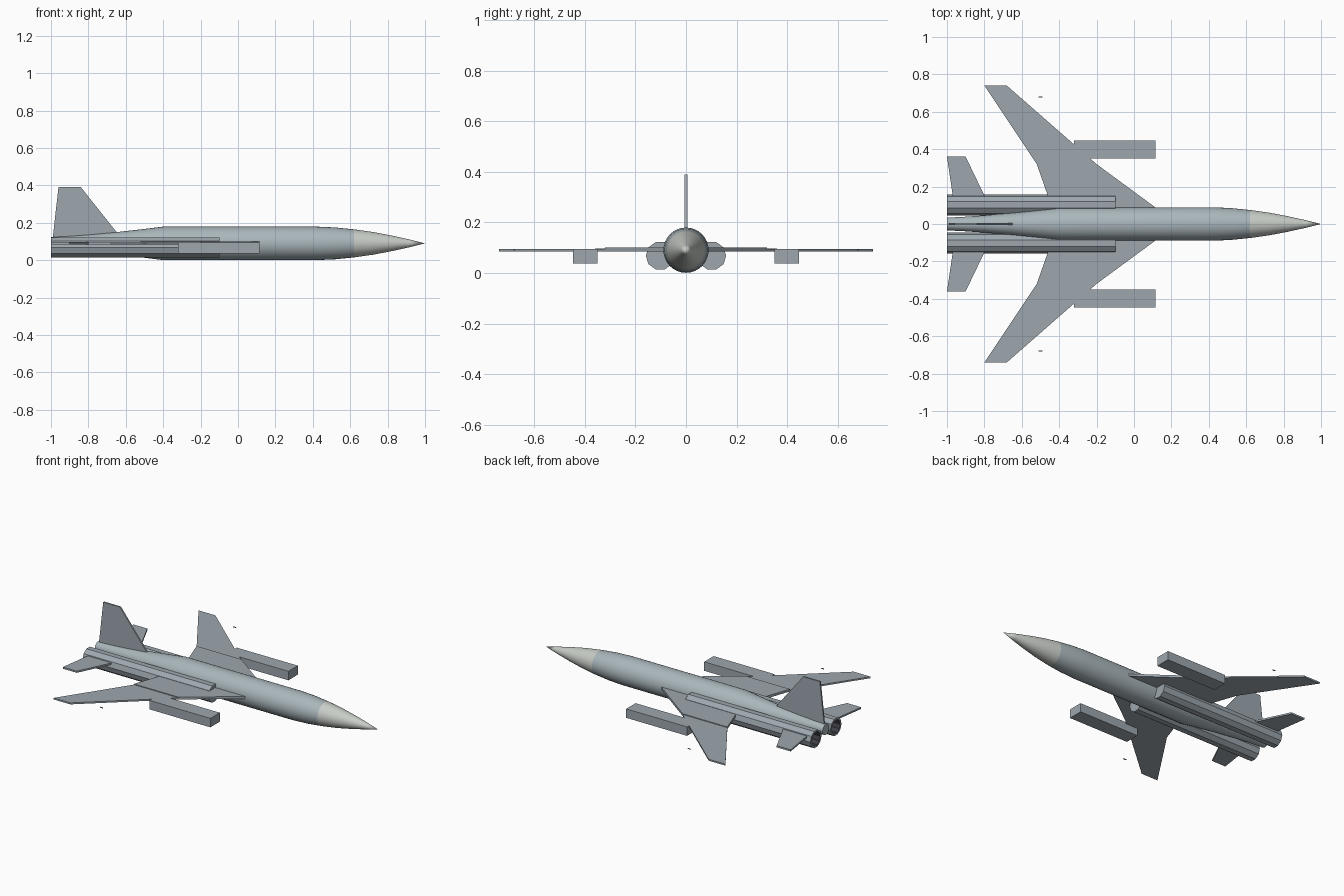
import bpy, bmesh, math
from mathutils import Vector

if "Cube" in bpy.data.objects:
    bpy.data.objects.remove(bpy.data.objects["Cube"])


def material(name, rgb):
    m = bpy.data.materials.new(name)
    m.diffuse_color = (*rgb, 1)
    m.use_nodes = True
    m.node_tree.nodes["Principled BSDF"].inputs["Base Color"].default_value = m.diffuse_color
    return m


BODY = material("body_grey", (0.40, 0.47, 0.50))
PANEL = material("panel_grey", (0.34, 0.39, 0.43))
NOSE = material("nose_pale", (0.58, 0.61, 0.57))
DARK = material("nozzle_dark", (0.05, 0.05, 0.06))


def finish(name, bm, *mats):
    bmesh.ops.remove_doubles(bm, verts=bm.verts, dist=1e-5)
    bmesh.ops.recalc_face_normals(bm, faces=bm.faces)
    me = bpy.data.meshes.new(name)
    bm.to_mesh(me)
    bm.free()
    for m in mats:
        me.materials.append(m)
    ob = bpy.data.objects.new(name, me)
    bpy.context.collection.objects.link(ob)
    return ob


def lathe_x(name, profile, z, sides, mat):
    """Spin (x, radius) points around a line parallel to x."""
    bm = bmesh.new()
    rings = []
    for x, r in profile:
        rings.append([bm.verts.new((x, r * math.cos(math.tau * i / sides),
                                    z + r * math.sin(math.tau * i / sides)))
                      for i in range(sides)])
    for a, b in zip(rings, rings[1:]):
        for i in range(sides):
            j = (i + 1) % sides
            bm.faces.new((a[i], a[j], b[j], b[i]))
    if profile[0][1] > 0.001 and name == "fuselage":
        bm.faces.new(rings[0])
    ob = finish(name, bm, mat)
    for o in bpy.context.selected_objects:
        o.select_set(False)
    bpy.context.view_layer.objects.active = ob
    ob.select_set(True)
    bpy.ops.object.shade_smooth_by_angle(angle=math.radians(30))
    return ob


def slab(name, outline, offset, mat):
    """Extrude a flat outline of 3D points by an offset."""
    bm = bmesh.new()
    f = bm.faces.new([bm.verts.new(p) for p in outline])
    ext = bmesh.ops.extrude_face_region(bm, geom=[f], use_keep_orig=True)
    bmesh.ops.translate(bm, vec=Vector(offset),
                        verts=[v for v in ext["geom"] if isinstance(v, bmesh.types.BMVert)])
    return finish(name, bm, mat)


def plan_slab(name, side, points, z0, z1, mat=PANEL):
    return slab(name, [(x, side * y, z0) for x, y in points], (0, 0, z1 - z0), mat)


def engine(name, side):
    """Ten-sided pod with a hollow nozzle at the rear."""
    bm = bmesh.new()
    n, r = 10, 0.057
    rear = [bm.verts.new((-1, side * 0.102 + r * math.cos(math.tau * i / n),
                          0.068 + r * math.sin(math.tau * i / n))) for i in range(n)]
    cap = bm.faces.new(rear)
    front = [bm.verts.new(v.co + Vector((0.9, 0, 0))) for v in rear]
    bm.faces.new(front)
    for i in range(n):
        j = (i + 1) % n
        bm.faces.new((rear[i], rear[j], front[j], front[i]))
    bmesh.ops.recalc_face_normals(bm, faces=bm.faces)
    bmesh.ops.inset_region(bm, faces=[cap], thickness=0.012)
    ext = bmesh.ops.extrude_discrete_faces(bm, faces=[cap])["faces"][0]
    lip = [v.co.copy() for v in ext.verts]
    bmesh.ops.translate(bm, verts=ext.verts, vec=(0.06, 0, 0))
    bmesh.ops.remove_doubles(bm, verts=bm.verts, dist=1e-5)
    ext.material_index = 1
    for e in ext.edges:
        for f in e.link_faces:
            f.material_index = 1
    return finish(name, bm, PANEL, DARK)


# Fuselage and nose cone
Z = 0.09
lathe_x("fuselage", [(-1, 0.034), (-0.9, 0.039), (-0.8, 0.046), (-0.65, 0.060), (-0.5, 0.077),
                     (-0.4, 0.0895), (0.42, 0.0895), (0.52, 0.085), (0.62, 0.075)], Z, 32, BODY)
lathe_x("nose_cone", [(0.62, 0.075), (0.72, 0.061), (0.82, 0.042), (0.92, 0.020), (1.0, 0.0)],
        Z, 32, NOSE)

# Tail fin
slab("tail_fin", [(-0.57, -0.005, 0.08), (-0.645, -0.005, 0.145), (-0.84, -0.005, 0.39),
                  (-0.96, -0.005, 0.39), (-0.995, -0.005, 0.08)], (0, 0.01, 0), PANEL)

# Paired parts
for side, tag in ((1, "left"), (-1, "right")):
    engine("engine_" + tag, side)
    plan_slab("inner_wing_" + tag, side,
              [(0.167, 0.05), (-0.20, 0.32), (-0.52, 0.32), (-0.425, 0.05)], 0.085, 0.10)
    plan_slab("outer_wing_" + tag, side,
              [(-0.20, 0.32), (-0.68, 0.74), (-0.80, 0.74), (-0.52, 0.32)], 0.085, 0.095)
    plan_slab("tailplane_" + tag, side,
              [(-0.77, 0.09), (-0.90, 0.36), (-1.0, 0.36), (-0.96, 0.09)], 0.085, 0.096)
    plan_slab("wing_pod_" + tag, side,
              [(0.115, 0.35), (0.115, 0.446), (-0.32, 0.446), (-0.32, 0.35)], 0.037, 0.095)
    plan_slab("wing_marker_" + tag, side,
              [(-0.49, 0.677), (-0.49, 0.682), (-0.51, 0.682), (-0.51, 0.677)], 0.088, 0.092)
